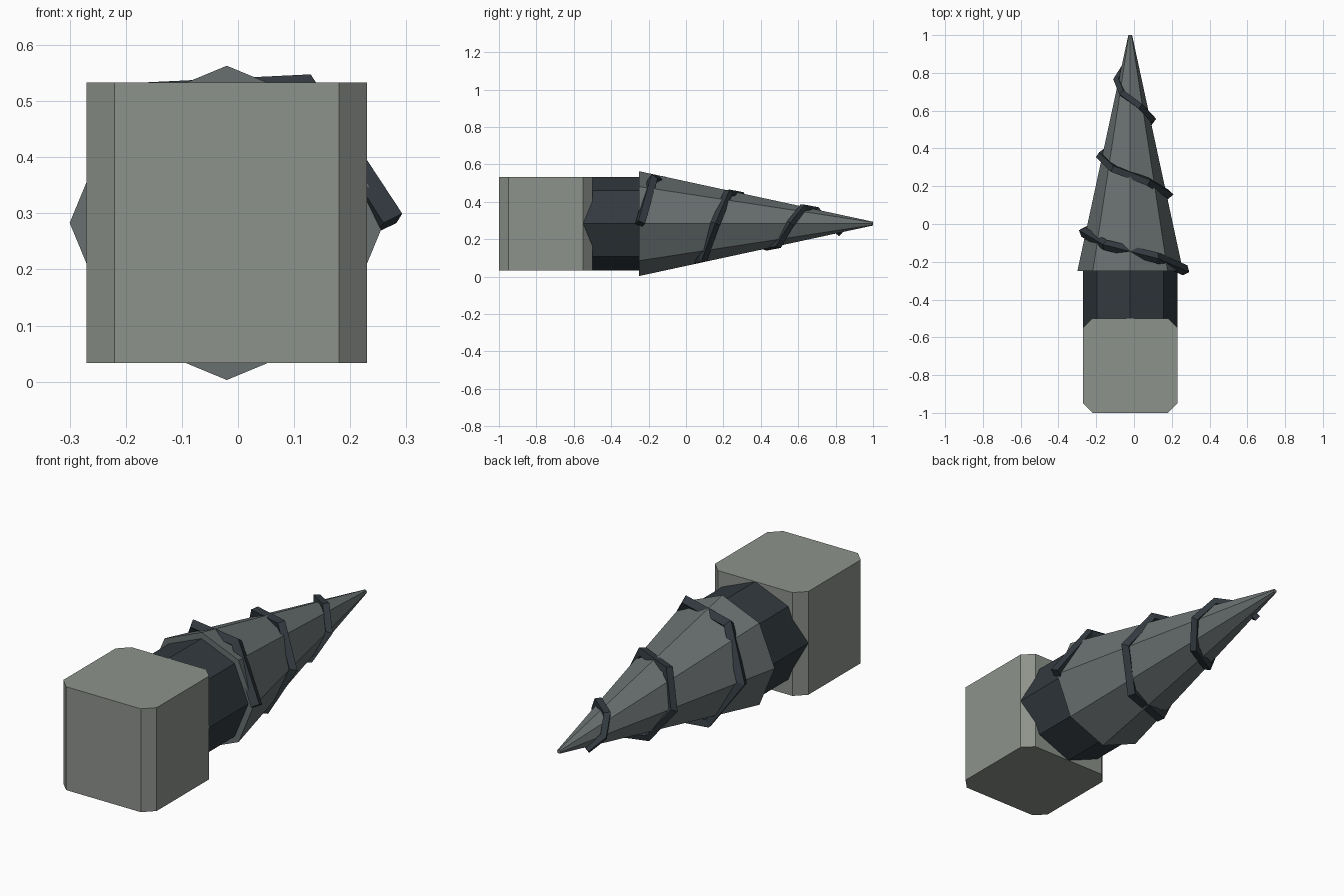
import bpy, bmesh, math
from mathutils import Matrix

if "Cube" in bpy.data.objects:
    bpy.data.objects.remove(bpy.data.objects["Cube"])

CX, CZ = -0.02, 0.283   # long axis of the model runs along y through here


def material(name, rgb):
    m = bpy.data.materials.new(name)
    m.diffuse_color = (*rgb, 1)
    m.use_nodes = True
    m.node_tree.nodes["Principled BSDF"].inputs["Base Color"].default_value = m.diffuse_color
    return m


def add_object(name, bm, mat):
    me = bpy.data.meshes.new(name)
    bmesh.ops.recalc_face_normals(bm, faces=bm.faces)
    bm.to_mesh(me)
    bm.free()
    ob = bpy.data.objects.new(name, me)
    me.materials.append(mat)
    bpy.context.collection.objects.link(ob)
    return ob


def octagon_barrel(name, y0, y1, r0, r1, mat):
    """Eight-sided cone or prism along y, with a corner pointing straight up."""
    bm = bmesh.new()
    bmesh.ops.create_cone(bm, cap_ends=True, segments=8, radius1=r0, radius2=r1, depth=y1 - y0)
    bmesh.ops.transform(bm, verts=bm.verts, matrix=Matrix.Translation((CX, (y0 + y1) / 2, CZ))
                        @ Matrix.Rotation(-math.pi / 2, 4, 'X'))
    return add_object(name, bm, mat)


block_mat = material("block_grey", (0.27, 0.29, 0.26))
dark_mat = material("dark_steel", (0.032, 0.042, 0.05))
cone_mat = material("steel", (0.14, 0.16, 0.16))

# Motor block with chamfered upright corners
bm = bmesh.new()
bmesh.ops.create_cube(bm, size=1)
bmesh.ops.transform(bm, verts=bm.verts, matrix=Matrix.Translation((CX, -0.75, CZ))
                    @ Matrix.Scale(0.5, 4))
upright = [e for e in bm.edges if abs(e.verts[0].co.z - e.verts[1].co.z) > 0.1]
bmesh.ops.bevel(bm, geom=upright, offset=0.05, segments=1, affect='EDGES')
add_object("motor_block", bm, block_mat)

# Collar sunk into the block, and the pointed drill
octagon_barrel("collar", -0.75, -0.25, 0.25, 0.25, dark_mat)
octagon_barrel("drill_cone", -0.25, 1.0, 0.28, 0.01, cone_mat)

# Spiral thread: square bar stepping round the cone, six steps per turn
curve = bpy.data.curves.new("spiral_thread", 'CURVE')
curve.dimensions = '3D'
curve.bevel_depth = 0.029
curve.bevel_resolution = 0
curve.use_fill_caps = True
spline = curve.splines.new('POLY')
steps = 16
spline.points.add(steps)
for i, p in enumerate(spline.points):
    a = i * math.pi / 3
    y = -0.245 + 0.067 * i
    r = 0.28 - 0.27 * (y + 0.25) / 1.25 + 0.012 - 0.003 * i / steps
    p.co = (CX + r * math.cos(a), y, CZ + r * math.sin(a), 1)
    p.radius = 1 - 0.3 * i / steps
thread_curve = bpy.data.objects.new("thread_curve", curve)
bpy.context.collection.objects.link(thread_curve)
deps = bpy.context.evaluated_depsgraph_get()
bm = bmesh.new()
bm.from_mesh(bpy.data.meshes.new_from_object(thread_curve.evaluated_get(deps)))
bmesh.ops.remove_doubles(bm, verts=bm.verts, dist=1e-5)
for f in bm.faces:
    f.smooth = False
    f.material_index = 0
bpy.data.objects.remove(thread_curve)
add_object("spiral_thread", bm, dark_mat)
